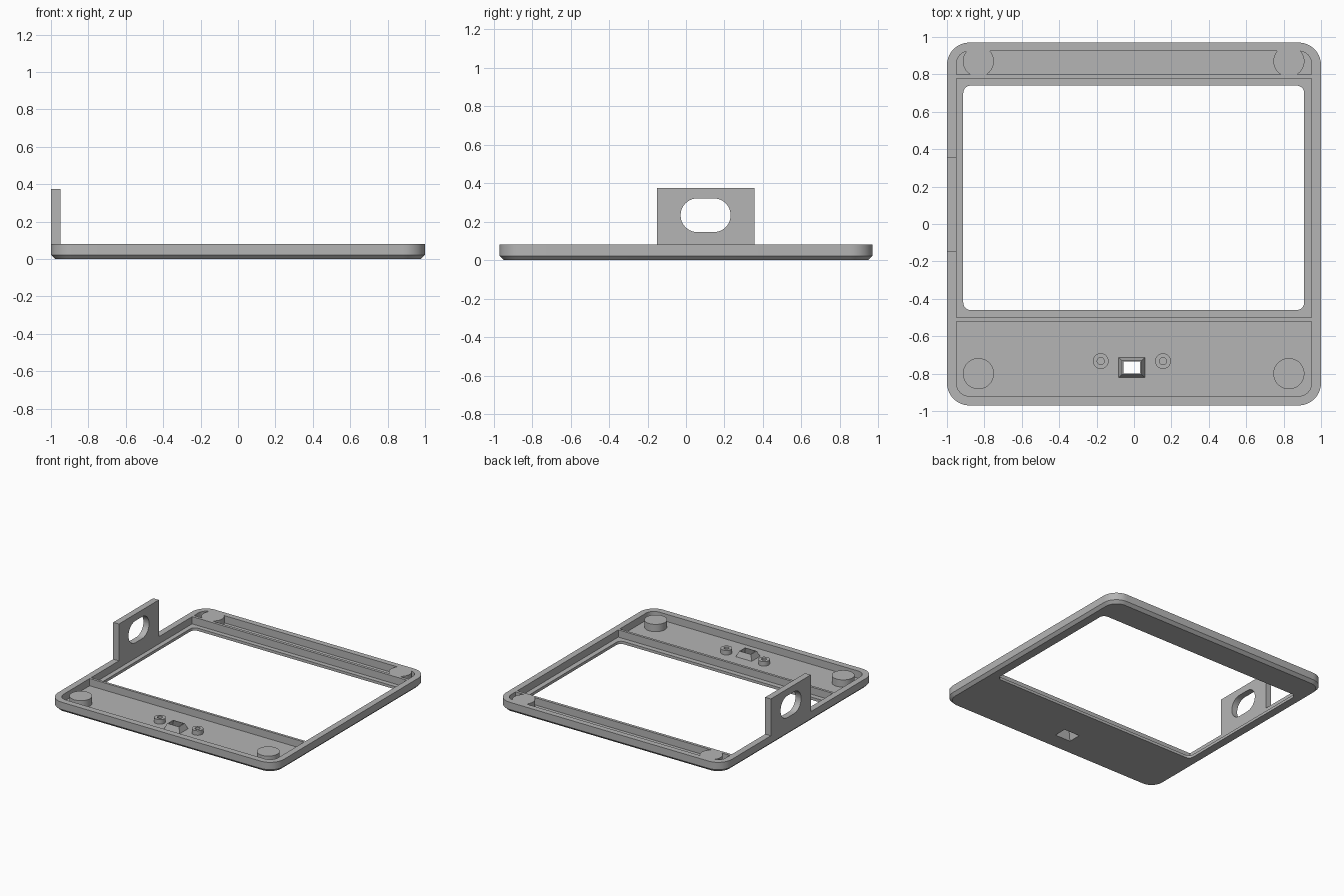
import bpy, bmesh, math

if "Cube" in bpy.data.objects:
    bpy.data.objects.remove(bpy.data.objects["Cube"], do_unlink=True)

grey = bpy.data.materials.new("plain grey")
grey.use_nodes = True
grey.diffuse_color = (0.46, 0.46, 0.46, 1)
grey.node_tree.nodes["Principled BSDF"].inputs["Base Color"].default_value = grey.diffuse_color

TOP, FLOOR = 0.08, 0.022


def outline(x0, x1, y0, y1, radii):
    """Rounded rectangle; radii run front left, front right, back right, back left."""
    pts = []
    corners = [(x0, y0, 1, 1), (x1, y0, -1, 1), (x1, y1, -1, -1), (x0, y1, 1, -1)]
    for i, ((x, y, sx, sy), r) in enumerate(zip(corners, radii)):
        steps = 10 if r > 0 else 0
        for k in range(steps + 1):
            a = math.pi + (i + k / max(steps, 1)) * math.pi / 2
            pts.append((x + sx * r + r * math.cos(a), y + sy * r + r * math.sin(a)))
    return pts


def loft(name, sections):
    """Solid through matching outlines, each given as (points, z)."""
    bm = bmesh.new()
    rings = [[bm.verts.new((x, y, z)) for x, y in pts] for pts, z in sections]
    n = len(rings[0])
    for low, high in zip(rings, rings[1:]):
        for i in range(n):
            j = (i + 1) % n
            bm.faces.new((low[i], low[j], high[j], high[i]))
    bm.faces.new(rings[0][::-1])
    bm.faces.new(rings[-1])
    mesh = bpy.data.meshes.new(name)
    bm.to_mesh(mesh)
    bm.free()
    mesh.materials.append(grey)
    obj = bpy.data.objects.new(name, mesh)
    bpy.context.collection.objects.link(obj)
    return obj


def prism(name, x0, x1, y0, y1, z0, z1, radii=(0, 0, 0, 0)):
    pts = outline(x0, x1, y0, y1, radii)
    return loft(name, [(pts, z0), (pts, z1)])


def disc(name, x, y, r, z0, z1):
    pts = [(x + r * math.cos(k * math.pi / 24), y + r * math.sin(k * math.pi / 24)) for k in range(48)]
    return loft(name, [(pts, z0), (pts, z1)])


def activate(obj):
    bpy.ops.object.select_all(action="DESELECT")
    obj.select_set(True)
    bpy.context.view_layer.objects.active = obj


def cut(obj, *cutters):
    activate(obj)
    for cutter in cutters:
        mod = obj.modifiers.new("cut", "BOOLEAN")
        mod.operation, mod.solver, mod.object = "DIFFERENCE", "EXACT", cutter
        bpy.ops.object.modifier_apply(modifier=mod.name)


# Tray with chamfered underside
parts = []
c = 0.022
under = outline(-1 + c, 1 - c, -0.97 + c, 0.97 - c, [0.12 - c] * 4)
outer = outline(-1, 1, -0.97, 0.97, [0.12] * 4)
tray = loft("tray", [(under, 0), (outer, c), (outer, TOP)])
parts.append(tray)

# Pockets, window and tapered vent
HIGH, r = 0.12, 0.07
front_pocket = prism("front_pocket", -0.95, 0.95, -0.92, -0.52, FLOOR, HIGH, (r, r, 0, 0))
middle_pocket = prism("middle_pocket", -0.95, 0.95, -0.5, 0.777, FLOOR, HIGH)
back_pocket = prism("back_pocket", -0.95, 0.95, 0.8, 0.925, FLOOR, HIGH, (0, 0, r, r))
window = prism("window", -0.913, 0.91, -0.46, 0.74, -0.05, HIGH, [0.04] * 4)

VX, VY = -0.012, -0.767


def vent_outline(w, d):
    return outline(VX - w, VX + w, VY - d, VY + d, [0] * 4)


vent = loft("vent_cutter", [(vent_outline(0.07, 0.053), -0.004), (vent_outline(0.042, 0.031), 0.072)])
cut(tray, front_pocket, middle_pocket, back_pocket, window, vent)

# Raised hood around the vent
hood = loft("vent_hood", [(vent_outline(0.07, 0.053), FLOOR), (vent_outline(0.052, 0.037), 0.066)])
cut(hood, vent)
parts.append(hood)

# Corner posts
for side, x in (("left", 0.828), ("right", -0.832)):
    for end, y in (("front", -0.8), ("back", 0.87)):
        parts.append(disc(f"{end}_{side}_post", x, y, 0.083, FLOOR - 0.004, TOP))

# Hollow screw bosses
helpers = [front_pocket, middle_pocket, back_pocket, window, vent]
for side, x in (("left", 0.155), ("right", -0.178)):
    boss = disc(f"{side}_screw_boss", x, -0.733, 0.042, FLOOR - 0.004, 0.058)
    bore = disc("bore", x, -0.733, 0.019, FLOOR, HIGH)
    cut(boss, bore)
    parts.append(boss)
    helpers.append(bore)

# Upright bracket with a slotted hole
bracket = prism("side_bracket", -1, -0.95, -0.15, 0.355, TOP, 0.375)
slot = prism("slot", -0.0875, 0.0875, -0.13, 0.13, -0.2, 0.2, [0.087] * 4)
slot.rotation_euler.y = math.pi / 2
slot.location = (-0.975, 0.102, 0.233)
bpy.context.view_layer.update()
cut(bracket, slot)
parts.append(bracket)
helpers.append(slot)

for helper in helpers:
    bpy.data.objects.remove(helper, do_unlink=True)
for part in parts:
    activate(part)
    bpy.ops.object.shade_smooth_by_angle(angle=math.radians(25))
